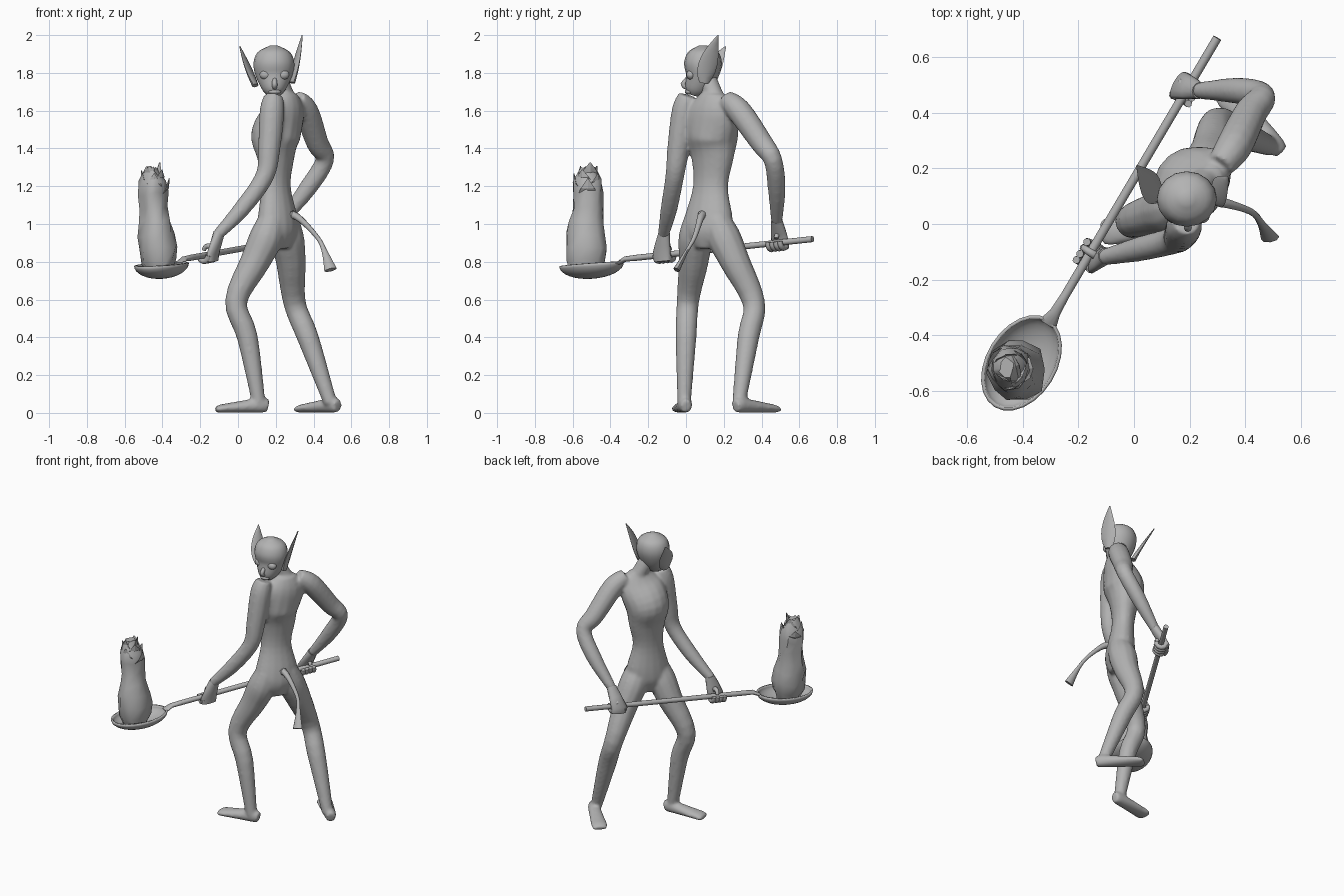
import bpy, bmesh, math, random
from mathutils import Vector, Matrix

cube = bpy.data.objects.get("Cube")
if cube:
    bpy.data.objects.remove(cube, do_unlink=True)

random.seed(4)
UP = Vector((0, 0, 1))
ACROSS = Vector((1, 0, 0))
WIDE = Vector((.52, .85, 0)).normalized()     # shoulder line, parallel to the spoon
BACK = WIDE.cross(UP)                         # direction the back faces

grey = bpy.data.materials.new("plain_grey")
grey.use_nodes = True
grey.diffuse_color = (.45, .45, .45, 1)
grey.node_tree.nodes["Principled BSDF"].inputs["Base Color"].default_value = grey.diffuse_color


def curve(stations, steps=4):
    """Smooth in-between stations, passing through every given one."""
    rows = [Vector((*s, s[-1])[:5]) for s in stations]
    rows = [rows[0], *rows, rows[-1]]
    result = []
    for a, b, c, d in zip(rows, rows[1:], rows[2:], rows[3:]):
        for step in range(steps):
            t = step / steps
            pull_b, pull_c = (c - a) / 2, (d - b) / 2
            bend = (c - b) * 3 - pull_b * 2 - pull_c
            settle = (b - c) * 2 + pull_b + pull_c
            result.append(b + pull_b * t + bend * t ** 2 + settle * t ** 3)
    return result + [rows[-1]]


def loft(bm, stations, side=WIDE, sides=12):
    """Closed tube through (x, y, z, half width[, half depth]) stations."""
    points = [Vector(s[:3]) for s in stations]
    rings = []
    for i, s in enumerate(stations):
        tangent = (points[min(i + 1, len(points) - 1)] - points[max(i - 1, 0)]).normalized()
        v = tangent.cross(Vector(side)).normalized()
        u = v.cross(tangent)
        ring = []
        for k in range(sides):
            t = math.tau * k / sides
            ring.append(bm.verts.new(points[i] + u * s[3] * math.cos(t) + v * s[-1] * math.sin(t)))
        rings.append(ring)
    for low, high in zip(rings, rings[1:]):
        for k in range(sides):
            n = (k + 1) % sides
            bm.faces.new((low[k], low[n], high[n], high[k]))
    bm.faces.new(rings[0][::-1])
    bm.faces.new(rings[-1])
    return rings


def finish(name, bm, angle=60):
    """Turn the bmesh into a shaded, coloured object."""
    bmesh.ops.recalc_face_normals(bm, faces=bm.faces[:])
    mesh = bpy.data.meshes.new(name)
    bm.to_mesh(mesh)
    bm.free()
    mesh.materials.append(grey)
    mesh.shade_smooth()
    mesh.set_sharp_from_angle(angle=math.radians(angle))
    obj = bpy.data.objects.new(name, mesh)
    bpy.context.collection.objects.link(obj)
    return obj


def ball(name, place, size):
    bm = bmesh.new()
    matrix = Matrix.Translation(place) @ Matrix.Diagonal((*size, 1))
    bmesh.ops.create_uvsphere(bm, u_segments=16, v_segments=8, radius=1, matrix=matrix)
    finish(name, bm)


def foot(bm, heel, toe):
    """Sole on the ground, getting lower and broader towards the toes."""
    path = []
    for t in (0, .1, .4, .7, .9, 1):
        tall, broad = .045 - .025 * t, .035 + .02 * t
        if t in (0, 1):
            tall, broad = tall * .8, broad * .8
        path.append((*Vector(heel).lerp(Vector(toe), t), tall, broad))
        path[-1] = (*path[-1][:2], tall, tall, broad)
    loft(bm, path, UP)


def ear(name, base, tip, side):
    """Thin leaf, widest below the middle."""
    bm = bmesh.new()
    path = []
    for i in range(9):
        t = .1 + .9 * i / 8
        place = Vector(base).lerp(Vector(tip), t)
        place.y -= .01 * math.sin(math.pi * t)
        path.append((*place, .003 + .05 * math.sin(math.pi * t ** .8), .003 + .015 * (1 - t)))
    loft(bm, path, side, 8)
    finish(name, bm)


# Body: torso, neck, limbs and feet blended into one skin
bm = bmesh.new()
loft(bm, curve([(.21, .11, .87, .06), (.21, .11, .95, .13, .09), (.21, .12, 1.03, .14, .09),
                (.2, .13, 1.2, .1, .07), (.2, .14, 1.35, .12, .09), (.2, .14, 1.47, .14, .13),
                (.25, .14, 1.6, .14, .09), (.26, .14, 1.69, .07, .05)]), WIDE, 16)
loft(bm, [(.26, .15, 1.6, .06), (.25, .15, 1.68, .05), (.2, .1, 1.8, .05)])
# Legs
loft(bm, curve([(.18, .06, 1.03, .07), (.15, .05, .93, .09), (.09, .04, .8, .08), (-.01, .01, .59, .06),
                (.05, 0, .4, .056), (.11, -.01, .05, .036)]))
loft(bm, curve([(.25, .16, 1.03, .07), (.26, .2, .93, .09), (.28, .26, .8, .08), (.3, .36, .58, .06),
                (.37, .33, .4, .058), (.49, .28, .05, .036)]))
foot(bm, (.16, 0, 0), (-.12, -.03, 0))
foot(bm, (.53, .26, 0), (.32, .48, 0))
# Arms
loft(bm, curve([(.19, .01, 1.68, .05), (.18, -.01, 1.6, .066), (.165, -.04, 1.4, .06),
                (.14, -.06, 1.25, .05), (.02, -.09, 1.08, .045), (-.11, -.12, .94, .03)]))
loft(bm, curve([(.31, .21, 1.66, .05), (.36, .28, 1.6, .066), (.42, .4, 1.43, .06),
                (.46, .46, 1.34, .05), (.37, .48, 1.19, .048), (.23, .48, 1.01, .03)]))
body = finish("body", bm, 180)
remesh = body.modifiers.new("blend", 'REMESH')
remesh.mode = 'VOXEL'
remesh.voxel_size = .009
remesh.use_smooth_shade = True
relax = body.modifiers.new("relax", 'SMOOTH')
relax.factor = .5
relax.iterations = 10

# Head with eyes, nose and chin
bm = bmesh.new()
loft(bm, curve([(.19, .04, 1.68, .03), (.19, .05, 1.71, .06), (.19, .08, 1.78, .095, .085),
                (.19, .09, 1.85, .108, .1), (.19, .09, 1.91, .085, .08), (.19, .09, 1.945, .02)]),
     ACROSS, 16)
finish("head", bm)
for name, x in (("right_eye", .147), ("left_eye", .24)):
    ball(name, (x, .026, 1.79), (.032, .024, .026))
bm = bmesh.new()
loft(bm, curve([(.194, .02, 1.775, .012), (.194, -.015, 1.74, .014), (.194, .01, 1.72, .013)], 3), ACROSS, 8)
finish("nose", bm)
ball("chin", (.194, .018, 1.7), (.034, .024, .015))

# Pointed ears
ear("left_ear", (.28, .09, 1.72), (.34, .17, 2), (-.3, 1, 0))
ear("right_ear", (.1, .09, 1.71), (.01, .21, 1.94), (.3, 1, 0))

# Tail with a flared tip
bm = bmesh.new()
loft(bm, curve([(.24, .09, 1.04, .035), (.31, .08, 1.04, .02), (.42, .045, .93, .012),
                (.46, 0, .85, .016, .01), (.49, -.05, .757, .034, .018)]), ACROSS, 8)
finish("tail", bm)

# Spoon handle and bowl
BUTT, NECK = Vector((.3, .67, .92)), Vector((-.285, -.32, .815))
bm = bmesh.new()
loft(bm, [(*BUTT, .016), (*BUTT.lerp(NECK, .94), .016), (*NECK, .02, .014),
          (-.31, -.36, .79, .034, .008)], BACK)
finish("spoon_handle", bm)
bm = bmesh.new()
bmesh.ops.create_uvsphere(bm, u_segments=24, v_segments=16, radius=1)
bmesh.ops.delete(bm, geom=[v for v in bm.verts if v.co.z > .01], context='VERTS')
tilt = Matrix.Rotation(math.atan2(WIDE.y, WIDE.x), 4, 'Z') @ Matrix.Rotation(-.07, 4, 'Y')
bm.transform(Matrix.Translation((-.405, -.5, .787)) @ tilt @ Matrix.Diagonal((.187, .127, .077, 1)))
bowl = finish("spoon_bowl", bm)
rim = bowl.modifiers.new("thickness", 'SOLIDIFY')
rim.thickness = .012

# Hands curled around the handle, one from each side of it
AXIS = (BUTT - NECK).normalized()
LIFT = (UP - AXIS * UP.dot(AXIS)).normalized()


def curl(bm, centre, out, start, end, thick):
    """One finger bent round the handle, starting at the palm side."""
    path = []
    for i in range(7):
        t = math.radians(start + (end - start) * i / 6)
        p = centre + (out * math.cos(t) + LIFT * math.sin(t)) * .031
        path.append((*p, thick * (1 - .04 * i)))
    loft(bm, path, AXIS, 8)


for name, along, wrist, out in (("right_hand", .79, (-.1, -.115, .955), BACK),
                                ("left_hand", .19, (.235, .48, 1.02), -BACK)):
    bm = bmesh.new()
    grip = BUTT.lerp(NECK, along)
    wrist = Vector(wrist)
    palm = grip + out * .034
    middle = wrist.lerp(palm, .5)
    low = palm - LIFT * .035
    loft(bm, [(*wrist, .03), (*middle, .044, .026), (*palm, .054, .022), (*low, .048, .016)], AXIS)
    for i in range(4):
        curl(bm, grip + AXIS * (.025 * i - .038), out, 0, -190, .018)
    curl(bm, grip + (AXIS + LIFT) * .015, out, 20, 165, .016)
    finish(name, bm)

# Crumpled sack standing in the bowl
bm = bmesh.new()
bottom, top = Vector((-.41, -.53, .73)), Vector((-.46, -.52, 1.3))
girths = (.07, .095, .11, .1, .085, .075, .077, .07, .03)
rings = loft(bm, [(*bottom.lerp(top, i / 8), girth * .95, girth * 1.08) for i, girth in enumerate(girths)],
             ACROSS, 10)
for v in (v for ring in rings for v in ring):
    v.co += Vector([random.uniform(-.01, .01) for axis in range(3)])
finish("sack", bm, 50)

# Ragged leaf points round the top of the sack
bm = bmesh.new()
for i in range(9):
    t = i * 2.4
    out = Vector((math.cos(t), math.sin(t), 0))
    base = Vector((-.45, -.52, 1.16 + .012 * i)) + out * (.052 - .004 * i)
    reach = .034 - .002 * i
    knee = base + out * reach * .7 + UP * .03
    tip = base + out * reach + UP * random.uniform(.06, .085)
    loft(bm, [(*base, .05, .012), (*knee, .036, .008), (*tip, .003)], UP.cross(out), 4)
finish("sack_top", bm, 20)
